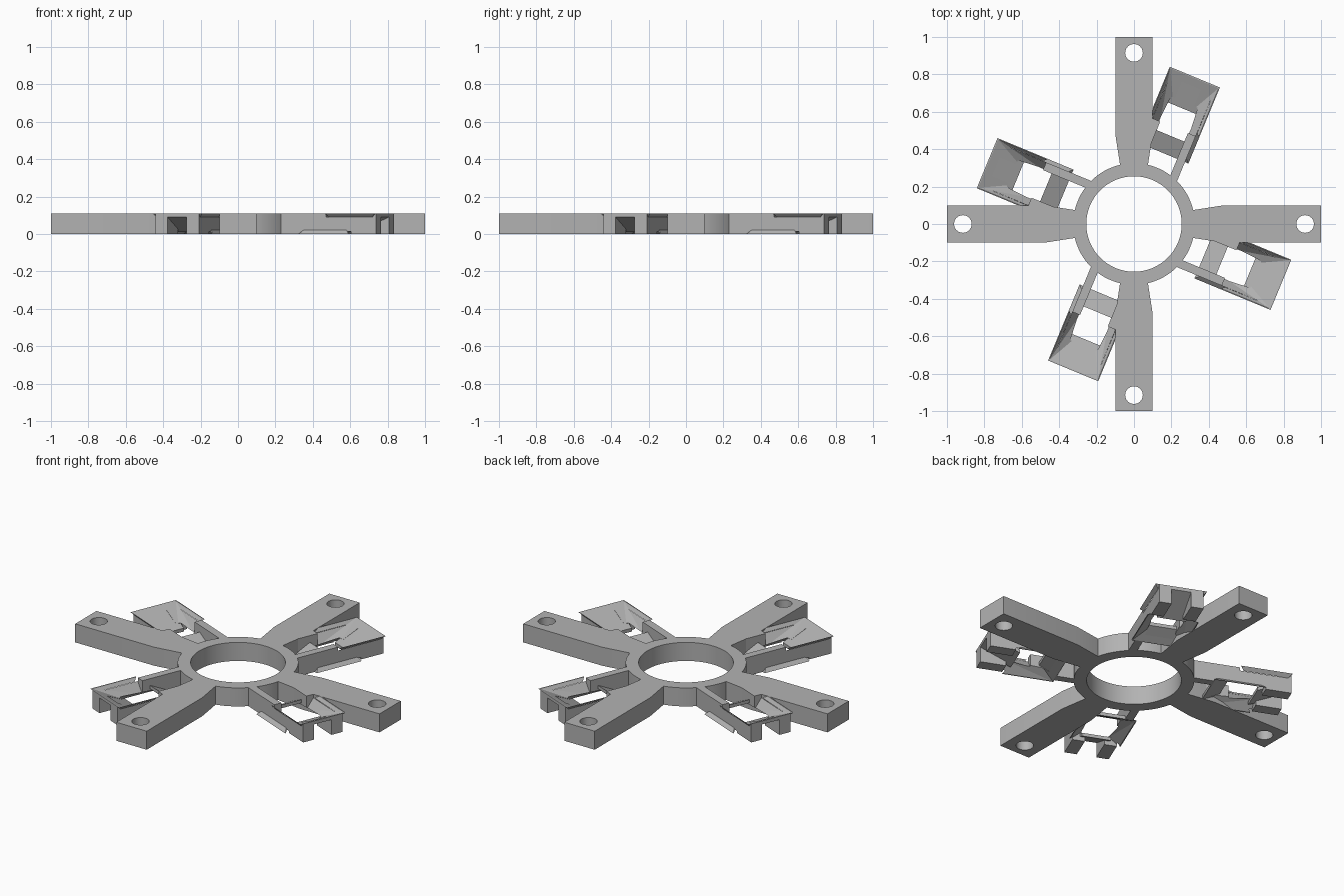
import bpy, bmesh, math
from mathutils import Matrix

cube = bpy.data.objects.get("Cube")
if cube:
    bpy.data.objects.remove(cube, do_unlink=True)

H = 0.11
grey = bpy.data.materials.new("plain grey")
grey.use_nodes = True
grey.diffuse_color = (0.45, 0.45, 0.45, 1)
grey.node_tree.nodes["Principled BSDF"].inputs["Base Color"].default_value = (0.45, 0.45, 0.45, 1)


def add_object(name, mesh, turn=0):
    obj = bpy.data.objects.new(name, mesh)
    bpy.context.collection.objects.link(obj)
    obj.rotation_euler.z = math.radians(turn)
    return obj


def finish(name, bm):
    bmesh.ops.recalc_face_normals(bm, faces=bm.faces)
    mesh = bpy.data.meshes.new(name)
    bm.to_mesh(mesh)
    bm.free()
    mesh.materials.append(grey)
    return mesh


def hull(name, points):
    bm = bmesh.new()
    for p in points:
        bm.verts.new(p)
    bmesh.ops.convex_hull(bm, input=bm.verts[:])
    bmesh.ops.dissolve_limit(bm, angle_limit=0.01, verts=bm.verts[:], edges=bm.edges[:])
    return finish(name, bm)


def layer(u0, v0, u1, v1, z):
    """Trapezium across the radial axis at height z."""
    return [(u0, -v0, z), (u0, v0, z), (u1, v1, z), (u1, -v1, z)]


def box(name, u0, u1, v0, v1):
    return hull(name, [(u, v, z) for u in (u0, u1) for v in (v0, v1) for z in (0, H)])


def carve(mesh, cutters):
    """Subtract the cutters and return the finished mesh."""
    obj = add_object("carving", mesh)
    for c in cutters:
        mod = obj.modifiers.new("cut", 'BOOLEAN')
        mod.operation, mod.solver, mod.object = 'DIFFERENCE', 'EXACT', c
    graph = bpy.context.evaluated_depsgraph_get()
    result = bpy.data.meshes.new_from_object(obj.evaluated_get(graph))
    bpy.data.objects.remove(obj, do_unlink=True)
    return result


def cutter(name, mesh):
    obj = add_object(name, mesh)
    obj.hide_render = True
    return obj


def smooth(obj):
    bpy.ops.object.select_all(action='DESELECT')
    obj.select_set(True)
    bpy.context.view_layer.objects.active = obj
    bpy.ops.object.shade_smooth_by_angle(angle=math.radians(30))


# Central ring
bm = bmesh.new()
loop = [bm.verts.new(p) for p in ((0.255, 0, 0), (0.325, 0, 0), (0.325, 0, H), (0.255, 0, H))]
edges = [bm.edges.new((loop[i], loop[(i + 1) % 4])) for i in range(4)]
bmesh.ops.spin(bm, geom=loop + edges, axis=(0, 0, 1), cent=(0, 0, 0),
               angle=math.tau, steps=96, use_merge=True)
bmesh.ops.remove_doubles(bm, verts=bm.verts[:], dist=0.0005)
smooth(add_object("ring", finish("ring", bm)))

# Arm with a bolt hole near its tip
outline = ((0.3, 0.072), (0.48, 0.1), (1, 0.1))
arm = hull("arm", [(x, s * y, z) for x, y in outline for s in (-1, 1) for z in (0, H)])
bm = bmesh.new()
bmesh.ops.create_cone(bm, cap_ends=True, segments=40, radius1=0.047, radius2=0.047,
                      depth=0.4, matrix=Matrix.Translation((0.915, 0, 0)))
drill = cutter("bolt_hole_cutter", finish("bolt_hole_cutter", bm))
arm = carve(arm, [drill])

# Cutters for the tapered socket: upper funnel, lower funnel, through hole
upper = cutter("upper_funnel_cutter", hull("upper_funnel_cutter",
               layer(0.555, 0.141, 0.846, 0.141, H + 0.001) + layer(0.555, 0.08, 0.67, 0.05, 0.03)))
lower = cutter("lower_funnel_cutter", hull("lower_funnel_cutter",
               layer(0.414, 0.141, 0.705, 0.141, -0.001) + layer(0.51, 0.06, 0.705, 0.08, 0.05)))
through = cutter("through_hole_cutter", hull("through_hole_cutter",
                 layer(0.51, 0.08, 0.67, 0.05, -0.02) + layer(0.51, 0.08, 0.67, 0.05, 0.13)))
funnels = [upper, lower, through]

# Socket parts, radial along +x
parts = {}
for s, side in ((1, "left"), (-1, "right")):
    parts["socket_rail_" + side] = carve(box("rail", 0.29, 0.56, s * 0.08, s * 0.125), [lower])
    parts["socket_leg_" + side] = carve(box("leg", 0.56, 0.85, s * 0.055, s * 0.125), funnels)
parts["upper_flange"] = carve(hull("upper_flange",
    layer(0.561, 0.145, 0.85, 0.145, H) + layer(0.58, 0.125, 0.83, 0.125, 0.09)), [upper, through])
parts["lower_flange"] = carve(hull("lower_flange",
    layer(0.41, 0.145, 0.699, 0.145, 0) + layer(0.43, 0.125, 0.68, 0.125, 0.02)), [lower, through])


# Sloping end plates of both funnels
def ramp(name, u0, z0, u1, z1, thick):
    return hull(name, [(u, s * 0.082, z + t) for u, z in ((u0, z0), (u1, z1))
                       for s in (-1, 1) for t in (0, thick)])


parts["upper_ramp"] = carve(ramp("upper_ramp", 0.85, H, 0.67, 0.03, -0.02), [upper])
parts["lower_ramp"] = carve(ramp("lower_ramp", 0.41, 0, 0.51, 0.05, 0.02), [lower])

# Four arms and four sockets around the ring
for i in range(4):
    smooth(add_object("arm_%d" % (i + 1), arm, 90 * i))
    for name, mesh in parts.items():
        add_object("%s_%d" % (name, i + 1), mesh, 90 * i - 22.5)

# The cutters have done their work
for c in funnels + [drill]:
    bpy.data.objects.remove(c, do_unlink=True)
